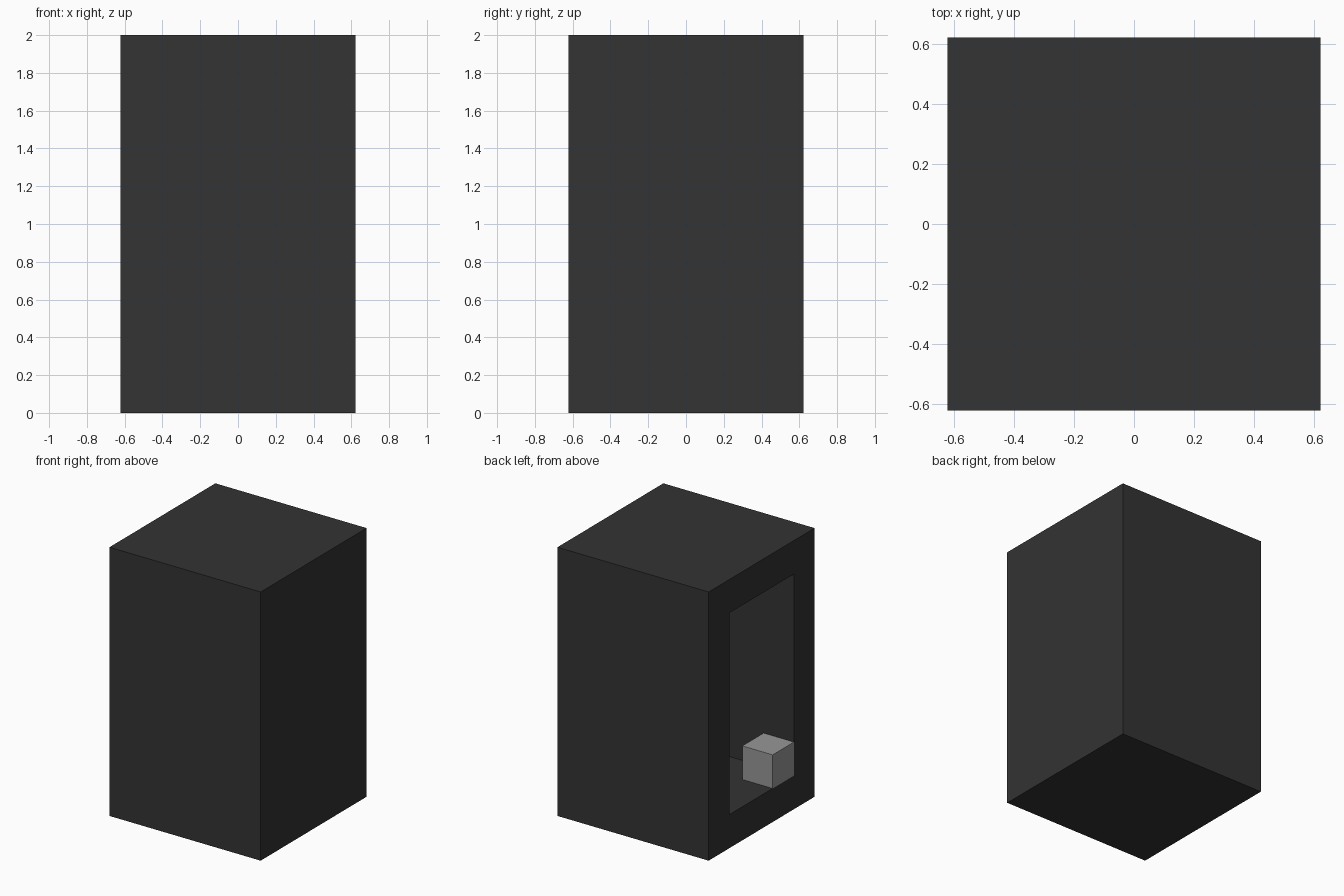
import bpy
import bmesh
from mathutils import Matrix, Vector

default = bpy.data.objects.get("Cube")
if default:
    bpy.data.objects.remove(default, do_unlink=True)

HALF, HEIGHT = 0.6225, 2.0
OPEN_HALF, SILL = 0.38, 0.25   # opening half width, and frame height below and above
STEP = 0.25


def make_material(name, value):
    mat = bpy.data.materials.new(name)
    mat.use_nodes = True
    colour = (value, value, value, 1)
    mat.diffuse_color = colour
    mat.node_tree.nodes["Principled BSDF"].inputs["Base Color"].default_value = colour
    return mat


def box(low, high):
    low, high = Vector(low), Vector(high)
    bm = bmesh.new()
    matrix = Matrix.Translation((low + high) / 2) @ Matrix.Diagonal((*(high - low), 1))
    bmesh.ops.create_cube(bm, size=1, matrix=matrix)
    bmesh.ops.recalc_face_normals(bm, faces=bm.faces)
    return bm


def finish(bm, name, mat):
    mesh = bpy.data.meshes.new(name)
    bm.to_mesh(mesh)
    bm.free()
    mesh.materials.append(mat)
    obj = bpy.data.objects.new(name, mesh)
    bpy.context.collection.objects.link(obj)
    return obj


charcoal = make_material("charcoal", 0.0331)
mid_grey = make_material("mid grey", 0.31)

# Housing: a tall block with a deep rectangular recess in its right side
bm = box((-HALF, -HALF, 0), (HALF, HALF, HEIGHT))
side = min(bm.faces, key=lambda f: f.calc_center_median().x)
bmesh.ops.inset_region(bm, faces=[side], thickness=0.1)
for v in side.verts:
    v.co.y = OPEN_HALF if v.co.y > 0 else -OPEN_HALF
    v.co.z = HEIGHT - SILL if v.co.z > HEIGHT / 2 else SILL
recess = bmesh.ops.extrude_discrete_faces(bm, faces=[side])["faces"][0]
bmesh.ops.translate(bm, verts=recess.verts, vec=(HALF + OPEN_HALF, 0, 0))
finish(bm, "housing", charcoal)

# Small block in the front lower corner of the recess
finish(box((-HALF, -OPEN_HALF, SILL), (-HALF + STEP, -OPEN_HALF + STEP, SILL + STEP)),
       "corner_block", mid_grey)
